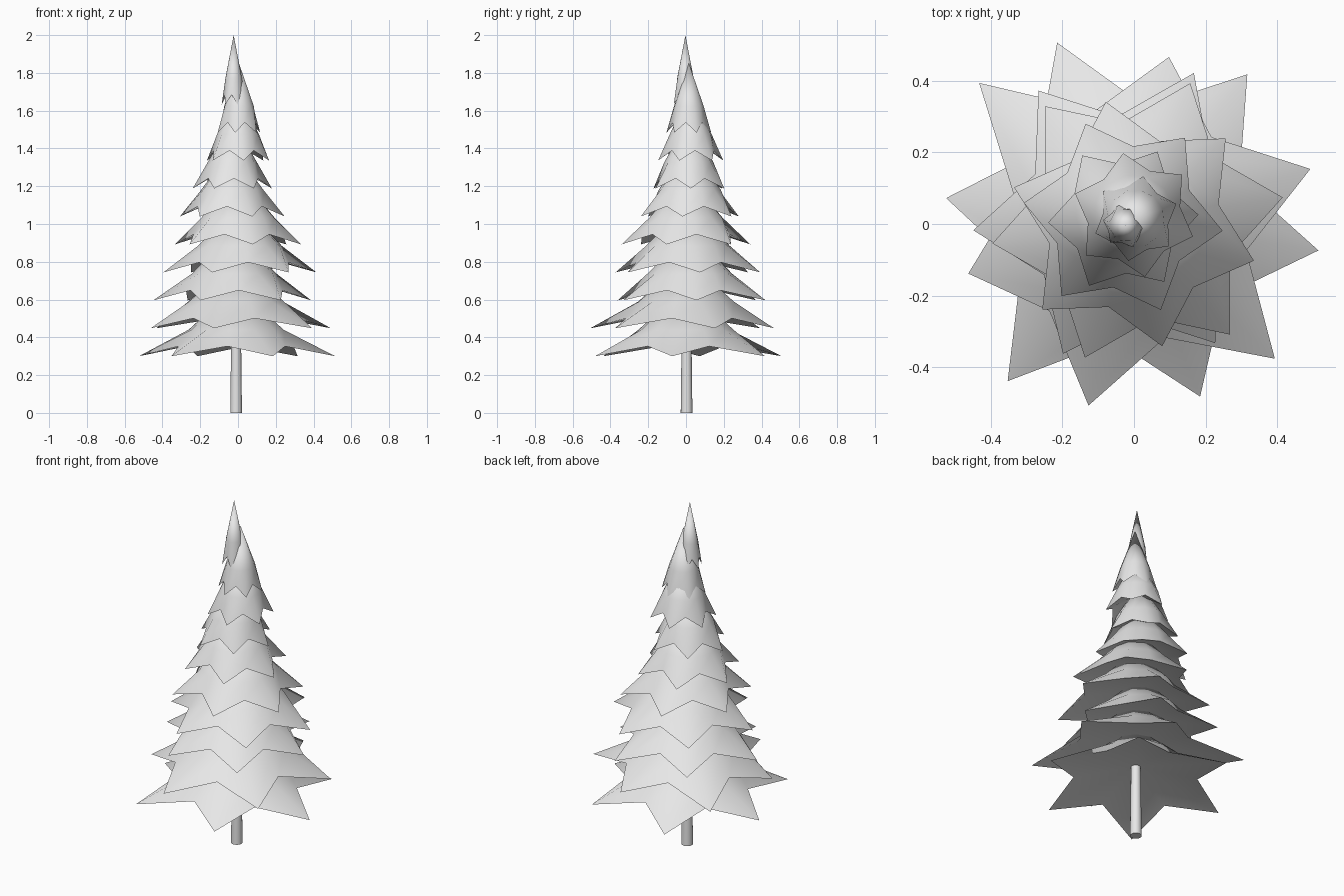
import bpy
import bmesh
from math import sin, cos, radians

if "Cube" in bpy.data.objects:
    bpy.data.objects.remove(bpy.data.objects["Cube"], do_unlink=True)

grey = bpy.data.materials.new("light_grey")
grey.use_nodes = True
grey.diffuse_color = (0.8, 0.8, 0.8, 1)
grey.node_tree.nodes["Principled BSDF"].inputs["Base Color"].default_value = grey.diffuse_color


def finish(name, bm):
    """Turn a bmesh into a smooth object that keeps its rim sharp."""
    bmesh.ops.recalc_face_normals(bm, faces=bm.faces)
    mesh = bpy.data.meshes.new(name)
    bm.to_mesh(mesh)
    bm.free()
    mesh.materials.append(grey)
    mesh.shade_smooth()
    mesh.set_sharp_from_angle(angle=radians(62))
    obj = bpy.data.objects.new(name, mesh)
    bpy.context.collection.objects.link(obj)


def branch_tier(name, z, cx, cy, radius, turn, notch, waist, stretch):
    """Pointed cone with a six-pointed star hem and a hollowed underside."""
    bm = bmesh.new()
    hem, mid = [], []
    for i in range(12):
        a = radians(turn + 30 * i)
        tip = i % 2 == 0
        r = radius * (stretch[i // 2] if tip else notch)
        hem.append(bm.verts.new((cx + r * cos(a), cy + r * sin(a), z if tip else z + 0.053)))
        m = radius * waist
        mid.append(bm.verts.new((cx + m * cos(a), cy + m * sin(a), z + 0.14)))
    apex = bm.verts.new((cx, cy, z + 0.368))
    under = bm.verts.new((cx, cy, z + 0.125))
    for i in range(12):
        j = (i + 1) % 12
        bm.faces.new((hem[i], hem[j], mid[j], mid[i]))
        bm.faces.new((mid[i], mid[j], apex))
        bm.faces.new((hem[j], hem[i], under))
    finish(name, bm)


# Trunk
bm = bmesh.new()
bmesh.ops.create_cone(bm, cap_ends=True, segments=16, radius1=0.031, radius2=0.025, depth=0.5)
bmesh.ops.translate(bm, verts=bm.verts, vec=(-0.01, 0.003, 0.25))
finish("trunk", bm)

# Branch tiers, bottom to top: centre x, centre y, radius, rotation
tiers = [
    (-0.01, 0.0, 0.53, 52),
    (-0.01, 0.0, 0.52, 17),
    (-0.02, 0.02, 0.43, 5),
    (0.01, 0.01, 0.41, 9),
    (0.0, 0.0, 0.35, 43),
    (-0.03, 0.02, 0.28, 52),
    (-0.03, 0.015, 0.21, 3),
    (0.0, 0.025, 0.175, 40),
    (0.005, 0.015, 0.12, 20),
    (-0.023, -0.003, 0.065, 48),
]
# Uneven branch lengths on the wide lower tiers
uneven = {0: (1, 1.03, 0.98, 1.05, 0.98, 1), 1: (1.01, 0.92, 1.11, 0.91, 1, 1.06),
          2: (0.95, 1.03, 1, 1, 0.98, 1)}
for n, (cx, cy, radius, turn) in enumerate(tiers):
    branch_tier(f"branch_tier_{n + 1}", 0.3 + 0.148 * n, cx, cy, radius, turn,
                0.62 + 0.018 * n, 0.48 + 0.023 * n, uneven.get(n, (1,) * 6))
